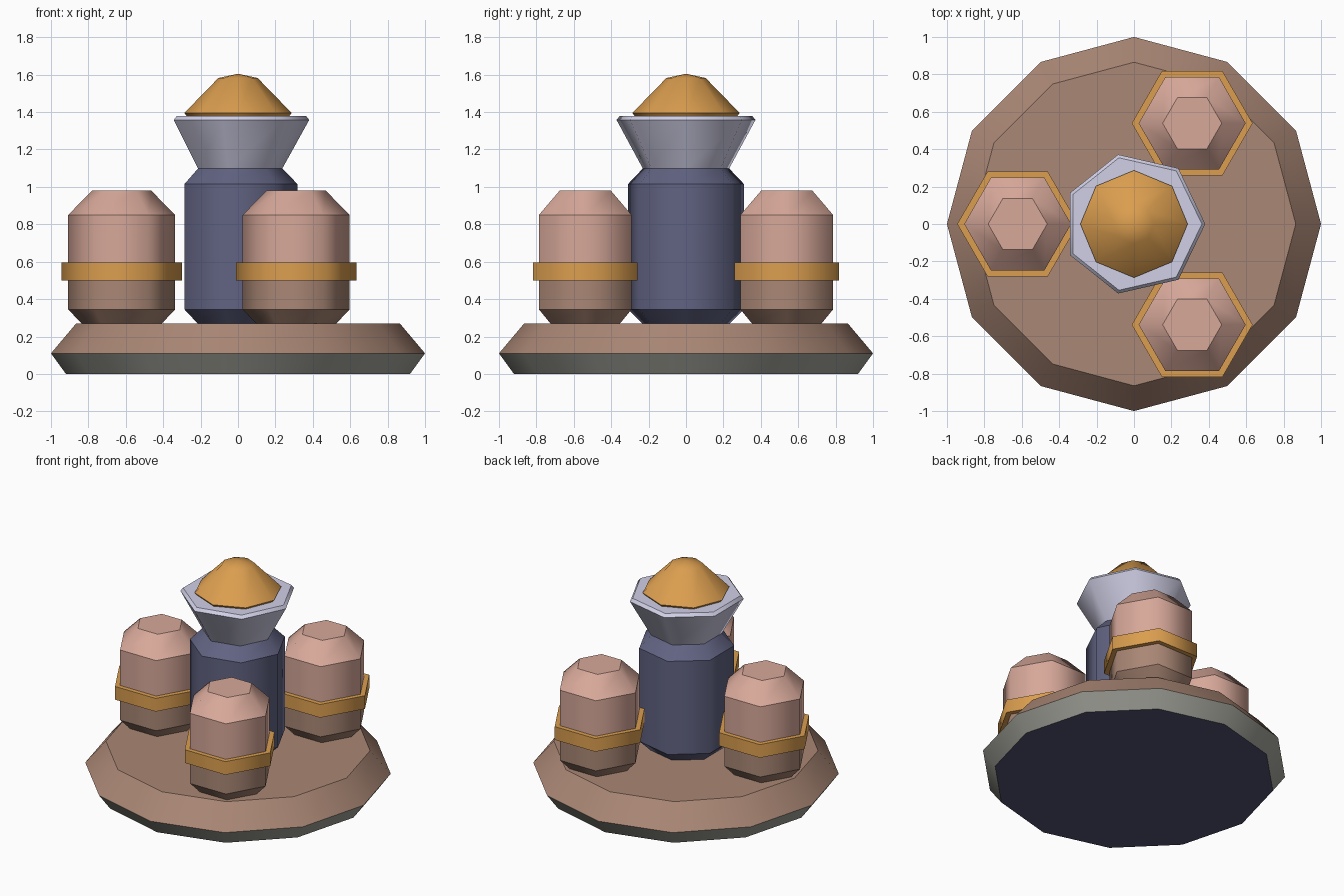
import bpy, bmesh, math

if "Cube" in bpy.data.objects:
    bpy.data.objects.remove(bpy.data.objects["Cube"])


def srgb(*c):
    return [((v / 255 + 0.055) / 1.055) ** 2.4 for v in c] + [1.0]


def material(name, *c):
    m = bpy.data.materials.new(name)
    m.diffuse_color = srgb(*c)
    m.use_nodes = True
    m.node_tree.nodes["Principled BSDF"].inputs["Base Color"].default_value = m.diffuse_color
    return m


BROWN = material("warm brown", 170, 135, 117)
STONE = material("grey green", 160, 161, 152)
NAVY = material("deep blue", 80, 83, 112)
PINK = material("dusty pink", 215, 168, 153)
GOLD = material("gold", 219, 158, 79)
SILVER = material("pale silver", 209, 208, 231)
BLUE = material("slate blue", 97, 99, 130)


def lathe(name, profile, sides, mats, at=(0, 0), pick=None, sharp_rings=True):
    """Turn (radius, z) points into a closed solid with a vertex on +x."""
    bm = bmesh.new()
    rings = []
    for r, z in profile:
        if r == 0:
            rings.append([bm.verts.new((0, 0, z))] * sides)
        else:
            rings.append([bm.verts.new((r * math.cos(2 * math.pi * i / sides),
                                        r * math.sin(2 * math.pi * i / sides), z))
                          for i in range(sides)])
    for a, b in zip(rings, rings[1:]):
        for i in range(sides):
            j = (i + 1) % sides
            quad = [a[i], a[j], b[j], b[i]]
            bm.faces.new(list(dict.fromkeys(quad)))
    if profile[0][0]:
        bm.faces.new(rings[0][::-1])
    if profile[-1][0]:
        bm.faces.new(rings[-1])
    bm.normal_update()
    for f in bm.faces:
        f.smooth = True
        if pick:
            f.material_index = pick(f.calc_center_median().z, f.normal.z)
    # crisp horizontal rings, soft around the circumference
    for e in bm.edges:
        level = abs(e.verts[0].co.z - e.verts[1].co.z) < 1e-5
        z = e.verts[0].co.z
        e.smooth = not (level and (sharp_rings or z < profile[2][1]))
    me = bpy.data.meshes.new(name)
    bm.to_mesh(me)
    bm.free()
    for m in mats:
        me.materials.append(m)
    ob = bpy.data.objects.new(name, me)
    ob.location = (at[0], at[1], 0)
    bpy.context.collection.objects.link(ob)
    return ob


# Round base: brown top, grey-green lower bevel, deep blue underside
lathe("base", [(0.92, 0), (1.0, 0.11), (0.865, 0.27)], 12, [BROWN, STONE, NAVY],
      pick=lambda z, n: 2 if n < -0.99 else 1 if z < 0.11 else 0)

# Central column, flared cup and domed cap
lathe("column", [(0.24, 0.27), (0.318, 0.345), (0.318, 1.015), (0.235, 1.10)], 7, [BLUE])
lathe("cup", [(0.235, 1.095), (0.381, 1.358), (0.363, 1.38)], 7, [SILVER])
lathe("cap", [(0.272, 1.375), (0.287, 1.395), (0.105, 1.582), (0, 1.605)], 8, [GOLD],
      sharp_rings=False)

# Three hexagonal canisters, each with a gold band
for k in range(3):
    a = math.pi / 3 + k * 2 * math.pi / 3
    at = (0.622 * math.cos(a), 0.622 * math.sin(a))
    lathe(f"canister_{k + 1}",
          [(0.215, 0.27), (0.286, 0.345), (0.286, 0.55), (0.286, 0.85), (0.158, 0.98)],
          6, [PINK, BROWN], at, pick=lambda z, n: 1 if z < 0.54 else 0)
    lathe(f"canister_band_{k + 1}", [(0.323, 0.5), (0.323, 0.595)], 6, [GOLD], at)
